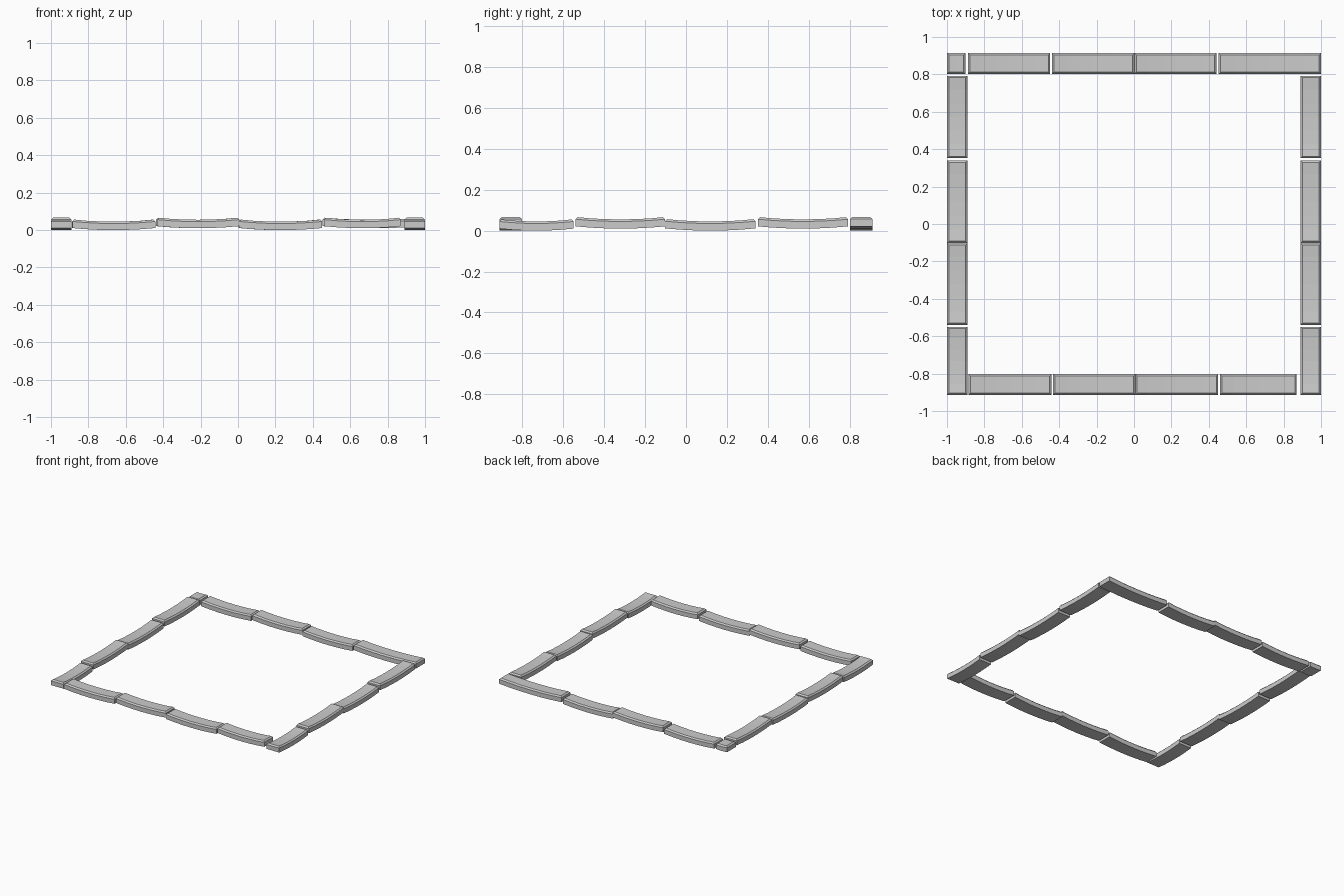
import bpy, bmesh

if "Cube" in bpy.data.objects:
    bpy.data.objects.remove(bpy.data.objects["Cube"])

WIDTH = 0.11      # beam width
THICK = 0.045     # beam thickness
SAG = 0.011       # how far the middle dips below the ends
CHAMFER = 0.01    # bevel round the top face
SEGS = 6


def beam(name, axis, start, end, across, base):
    """Sagging stone beam with a chamfered top, running along x or y."""
    bm = bmesh.new()
    half = (end - start) / 2
    sag = SAG * min(1, half / 0.2)
    rings = []
    for i in range(SEGS + 1):
        t = -1 + 2 * i / SEGS
        z = base + sag * t * t
        w, c = WIDTH / 2, CHAMFER
        u = half * t
        ut = max(-half + c, min(half - c, u))
        profile = [(u, -w, z), (u, w, z), (u, w, z + THICK - c),
                   (ut, w - c, z + THICK), (ut, -w + c, z + THICK),
                   (u, -w, z + THICK - c)]
        ring = []
        for a, b, h in profile:
            a, b = a + start + half, b + across
            ring.append(bm.verts.new((a, b, h) if axis == 'x' else (b, a, h)))
        rings.append(ring)
    for r, s in zip(rings, rings[1:]):
        for k in range(6):
            n = (k + 1) % 6
            bm.faces.new((r[k], r[n], s[n], s[k]))
    # end faces: upright part and sloping chamfer
    for r in (rings[0], rings[-1]):
        bm.faces.new((r[0], r[1], r[2], r[5]))
        bm.faces.new((r[5], r[2], r[3], r[4]))
    bmesh.ops.recalc_face_normals(bm, faces=bm.faces)
    mesh = bpy.data.meshes.new(name)
    bm.to_mesh(mesh)
    bm.free()
    obj = bpy.data.objects.new(name, mesh)
    bpy.context.collection.objects.link(obj)


LOW, HIGH = 0.0, 0.01

# each run alternates low and high stones
runs = [
    ("front_stone", 'x', -0.858, LOW,
     [(-0.885, -0.442), (-0.432, 0.007), (0.007, 0.45), (0.46, 0.87)]),
    ("back_stone", 'x', 0.858, HIGH,
     [(-1.0, -0.902), (-0.887, -0.448), (-0.438, 0.003), (0.003, 0.441), (0.453, 1.0)]),
    ("left_stone", 'y', -0.945, LOW,
     [(-0.913, -0.55), (-0.54, -0.102), (-0.102, 0.34), (0.352, 0.792)]),
    ("right_stone", 'y', 0.945, LOW,
     [(-0.913, -0.55), (-0.54, -0.102), (-0.102, 0.34), (0.352, 0.792)]),
]
for name, axis, across, first, spans in runs:
    for i, (a, b) in enumerate(spans):
        level = first if i % 2 == 0 else LOW + HIGH - first
        beam(f"{name}_{i + 1}", axis, a, b, across, level)
